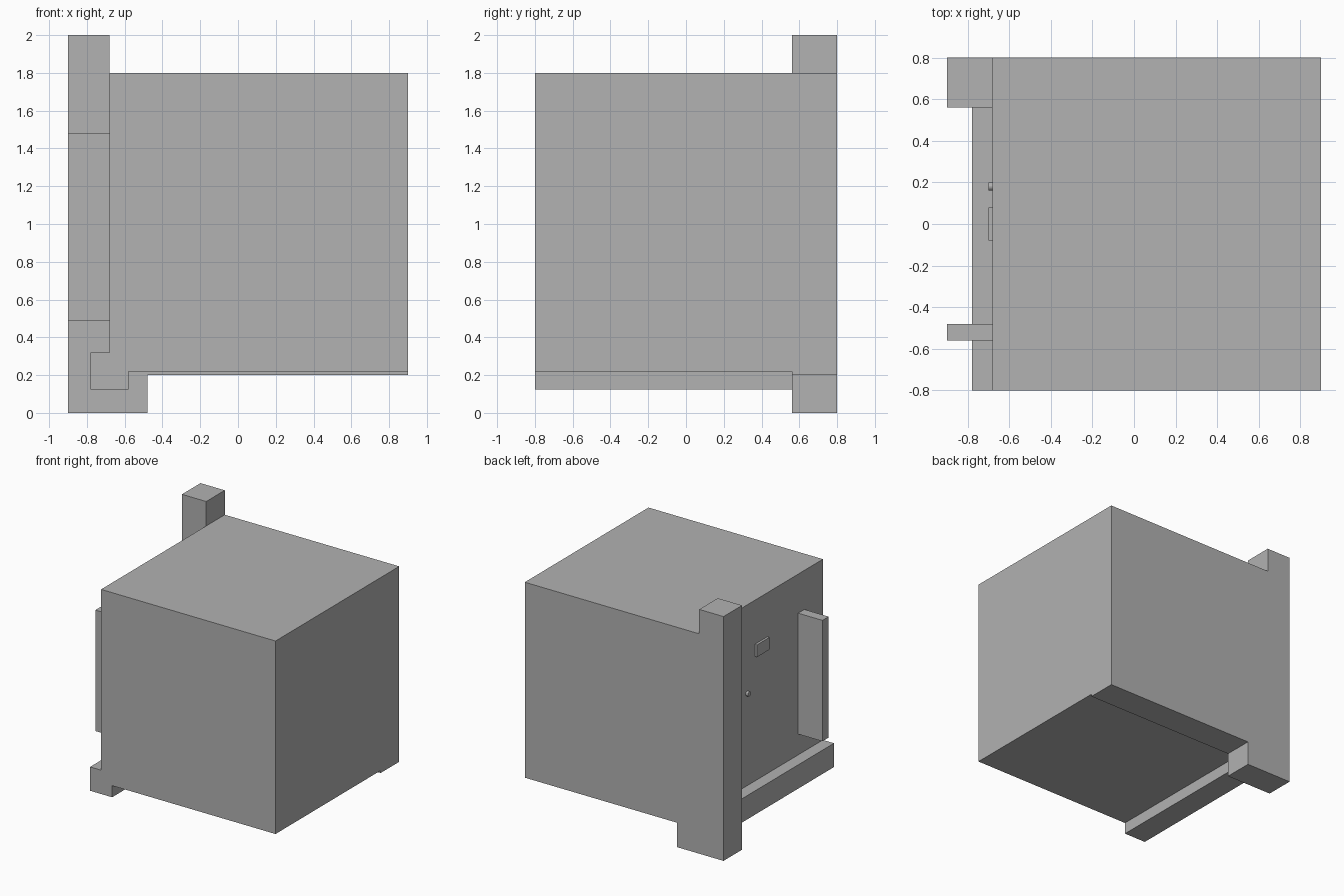
import bpy
import bmesh
from math import pi
from mathutils import Matrix

if "Cube" in bpy.data.objects:
    bpy.data.objects.remove(bpy.data.objects["Cube"], do_unlink=True)

GREY = 0.445
grey = bpy.data.materials.new("plain grey")
grey.use_nodes = True
grey.diffuse_color = (GREY, GREY, GREY, 1)
grey.node_tree.nodes["Principled BSDF"].inputs["Base Color"].default_value = grey.diffuse_color


def finish(name, bm):
    bmesh.ops.recalc_face_normals(bm, faces=bm.faces[:])
    mesh = bpy.data.meshes.new(name)
    bm.to_mesh(mesh)
    bm.free()
    mesh.materials.append(grey)
    obj = bpy.data.objects.new(name, mesh)
    bpy.context.collection.objects.link(obj)
    return obj


def extrude_profile(name, points, y0, y1):
    """Extrude an x-z outline along y."""
    bm = bmesh.new()
    face = bm.faces.new([bm.verts.new((x, y0, z)) for x, z in points])
    grown = bmesh.ops.extrude_face_region(bm, geom=[face])["geom"]
    moved = [v for v in grown if isinstance(v, bmesh.types.BMVert)]
    bmesh.ops.translate(bm, verts=moved, vec=(0, y1 - y0, 0))
    return finish(name, bm)


def box(name, x0, x1, y0, y1, z0, z1):
    return extrude_profile(name, [(x0, z0), (x1, z0), (x1, z1), (x0, z1)], y0, y1)


SIDE, RIGHT, ROOF = -0.68, 0.9, 1.8    # door side, far side, top of the body
OUTER, WALL, BACK = -0.9, 0.56, 0.8    # post edge, wall front, wall back

# Main block with the door sill along its lower edge
extrude_profile("body_with_sill", [
    (SIDE, ROOF), (SIDE, 0.32), (-0.78, 0.32), (-0.78, 0.125),
    (-0.58, 0.125), (-0.58, 0.22), (RIGHT, 0.22), (RIGHT, ROOF)], -BACK, WALL)

# Back wall with its tall corner post and foot
extrude_profile("back_wall_and_post", [
    (OUTER, 0), (-0.48, 0), (-0.48, 0.2), (RIGHT, 0.2),
    (RIGHT, ROOF), (SIDE, ROOF), (SIDE, 2), (OUTER, 2)], WALL, BACK)

# Upright fin, small sign plate and door knob on the door side
box("side_fin", OUTER, SIDE, -0.56, -0.48, 0.49, 1.48)
box("door_plate", -0.70, SIDE, -0.08, 0.08, 1.34, 1.44)

bm = bmesh.new()
bmesh.ops.create_cone(bm, cap_ends=True, segments=12, radius1=0.02, radius2=0.02, depth=0.02,
                      matrix=Matrix.Translation((-0.69, 0.18, 1.075)) @ Matrix.Rotation(pi / 2, 4, "Y"))
finish("door_knob", bm)
